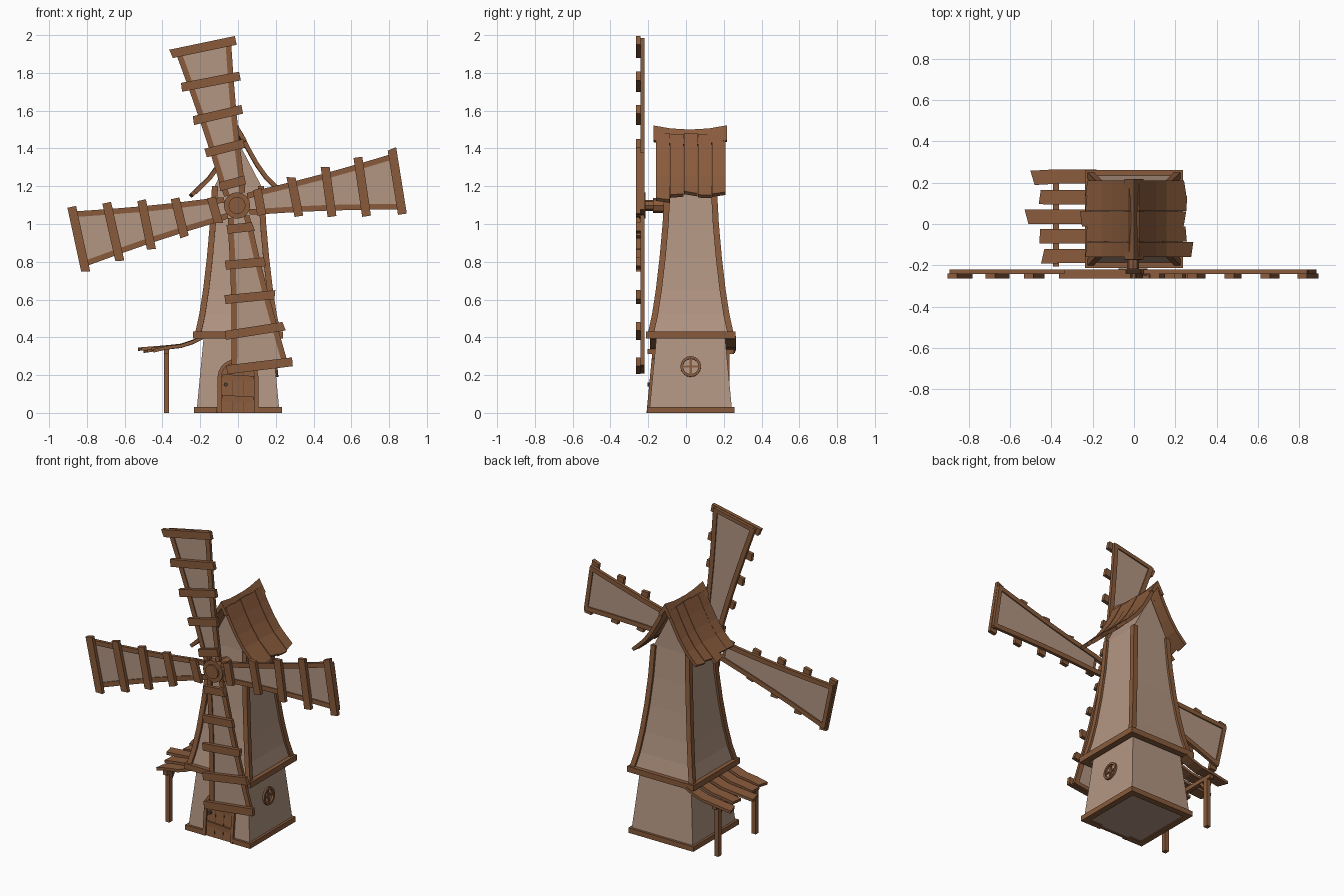
import bpy, bmesh, math, random
from mathutils import Vector as V, Matrix

if "Cube" in bpy.data.objects:
    bpy.data.objects.remove(bpy.data.objects["Cube"])

random.seed(4)
CY = 0.025            # tower centre in y
HUB = V((-0.005, 0, 1.098))


def material(name, rgb):
    m = bpy.data.materials.new(name)
    m.diffuse_color = (*rgb, 1)
    m.use_nodes = True
    m.node_tree.nodes["Principled BSDF"].inputs["Base Color"].default_value = m.diffuse_color
    return m


WOOD = material("brown wood", (0.25, 0.105, 0.045))
WALL = material("tan plaster and cloth", (0.45, 0.305, 0.225))
DARK = material("dark iron", (0.09, 0.05, 0.03))


def finish(name, bm, mat):
    bmesh.ops.recalc_face_normals(bm, faces=bm.faces)
    me = bpy.data.meshes.new(name)
    bm.to_mesh(me)
    bm.free()
    me.materials.append(mat)
    ob = bpy.data.objects.new(name, me)
    bpy.context.collection.objects.link(ob)
    return ob


def loft(name, rings, mat):
    """Skin a list of equal-length point rings, capped at both ends."""
    bm = bmesh.new()
    vs = [[bm.verts.new(p) for p in r] for r in rings]
    n = len(vs[0])
    for a, b in zip(vs, vs[1:]):
        for i in range(n):
            j = (i + 1) % n
            bm.faces.new((a[i], a[j], b[j], b[i]))
    bm.faces.new(vs[0])
    bm.faces.new(vs[-1])
    return finish(name, bm, mat)


def sweep(name, path, side, w, t, mat=WOOD, skew=0):
    """Rectangular timber along a path: w across 'side', t across the other way."""
    path, s = [V(p) for p in path], V(side).normalized()
    rings = []
    for i, p in enumerate(path):
        tan = (path[min(i + 1, len(path) - 1)] - path[max(i - 1, 0)]).normalized()
        n = s.cross(tan).normalized()
        k = skew if i == len(path) - 1 else 0
        rings.append([p + s * a * w / 2 + n * b * t / 2 + tan * a * k
                      for a, b in ((-1, -1), (1, -1), (1, 1), (-1, 1))])
    return loft(name, rings, mat)


def cylinder(name, p, q, r, n, mat=WOOD):
    p, q = V(p), V(q)
    d = q - p
    bm = bmesh.new()
    m = Matrix.Translation((p + q) / 2) @ d.to_track_quat('Z', 'Y').to_matrix().to_4x4()
    bmesh.ops.create_cone(bm, cap_ends=True, segments=n, radius1=r, radius2=r,
                          depth=d.length, matrix=m)
    return finish(name, bm, mat)


def square(hx, hy, z):
    return [(-hx, CY - hy, z), (hx, CY - hy, z), (hx, CY + hy, z), (-hx, CY + hy, z)]


def low_half(z):      # half width of the lower storey
    return 0.22 - 0.095 * z


# Tower walls
PROFILE = [(0.42, 0.225), (0.52, 0.203), (0.65, 0.183), (0.82, 0.163), (1.0, 0.147), (1.2, 0.136)]
loft("lower_wall", [square(low_half(z), low_half(z), z) for z in (0.005, 0.41)], WALL)
loft("upper_wall", [square(h - 0.012, h - 0.012, z) for z, h in PROFILE]
     + [square(0.004, 0.124, 1.43)], WALL)

# Corner posts and square trims
for sx in (-1, 1):
    for sy in (-1, 1):
        sweep("corner_post", [(sx * (h - 0.014), CY + sy * (h - 0.014), z) for z, h in PROFILE],
              (1, 0, 0), 0.032, 0.032)
for z, h, t, nm in ((0.016, 0.232, 0.032, "base_trim"), (0.412, 0.237, 0.036, "middle_trim")):
    o = h - 0.02
    for s in (-1, 1):
        sweep(nm, [(s * o, CY - h, z), (s * o, CY + h, z)], (1, 0, 0), 0.04, t)
    sweep(nm, [(-o, CY + o, z), (o, CY + o, z)], (0, 1, 0), 0.04, t)
    gaps = [(-o, -0.11), (0.105, o)] if nm == "base_trim" else [(-o, o)]
    for a, b in gaps:
        sweep(nm, [(a, CY - o, z), (b, CY - o, z)], (0, 1, 0), 0.04, t)


# Arched door lying on the sloping front wall
def on_front(x, z, out):
    return V((x, CY - low_half(z) - out, z))


def arch(r, base=0.0):
    return [(-r, base)] + [(-r * math.cos(math.pi * i / 10), 0.19 + r * 0.9 * math.sin(math.pi * i / 10))
                           for i in range(11)] + [(r, base)]


loft("door", [[on_front(x, z, o) for x, z in arch(0.092)] for o in (-0.01, 0.004)], WOOD)
outer, inner = arch(0.108), arch(0.088)
loft("door_frame", [[on_front(*a, 0.014), on_front(*b, 0.014), on_front(*b, -0.01), on_front(*a, -0.01)]
                    for a, b in zip(outer, inner)], WOOD)
for x in (-0.03, 0.03):
    sweep("door_gap", [on_front(x, 0.01, 0.004), on_front(x, 0.255, 0.004)], (1, 0, 0), 0.004, 0.003, DARK)
for z in (0.08, 0.19):
    sweep("door_batten", [on_front(-0.086, z, 0.007), on_front(0.086, z - 0.01, 0.007)],
          (0, 0, 1), 0.03, 0.01)
cylinder("door_knob", on_front(-0.065, 0.15, 0), on_front(-0.065, 0.15, 0.022), 0.011, 8, DARK)

# Round window on the right wall
C = V((low_half(0.245), CY, 0.245))
up, out = V((-0.095, 0, 1)).normalized(), V((1, 0, 0.095)).normalized()
ring = []
for i in range(16):
    a = math.tau * i / 16
    d = up * math.sin(a) + V((0, 1, 0)) * math.cos(a)
    ring.append([C + d * r + out * o for r, o in ((0.055, -0.01), (0.055, 0.012), (0.041, 0.012), (0.041, -0.01))])
loft("window_ring", ring + ring[:1], WOOD)
for d, s in ((up, V((0, 1, 0))), (V((0, 1, 0)), up)):
    sweep("window_bar", [C - d * 0.045, C + d * 0.045], s, 0.011, 0.014)

# Roof planks, curved outward at the eaves, and sagging ridge cap
for sx in (-1, 1):
    for i in range(5):
        e = random.uniform(-0.015, 0.02) + (0.025 if i == 0 and sx > 0 else 0)
        y = -0.16 + 0.074 * (i + 0.5)
        path = [(0.015, 1.475), (0.055, 1.395), (0.1, 1.315), (0.15, 1.245), (0.2, 1.195), (0.232 + e, 1.165 - e)]
        lift = random.uniform(-0.004, 0.004)
        sweep("roof_plank", [(sx * x, y, z + lift) for x, z in path], (0, 1, 0), 0.073, 0.022,
              skew=random.uniform(-0.012, 0.012))
cap = []
for y in (-0.172, -0.08, 0.02, 0.12, 0.217):
    z = 1.492 + 0.022 * ((y - 0.02) / 0.195) ** 2
    cap.append([(-0.046, y, z - 0.07), (0, y, z + 0.008), (0.046, y, z - 0.07),
                (0.026, y, z - 0.08), (0, y, z - 0.036), (-0.026, y, z - 0.08)])
loft("ridge_cap", cap, WOOD)

# Side porch: posts, beam and curved planks
for s in (-1, 1):
    y = CY + s * 0.19
    sweep("porch_post", [(-0.378, y, 0), (-0.378, y, 0.06), (-0.378, y, 0.25), (-0.378, y, 0.325)],
          (1, 0, 0), 0.028, 0.03)
    sweep("porch_brace", [(-0.378, y, 0.25), (-0.378, y - s * 0.05, 0.315)], (1, 0, 0), 0.018, 0.018)
sweep("porch_beam", [(-0.378, -0.205, 0.325), (-0.378, 0.255, 0.325)], (1, 0, 0), 0.028, 0.026)
for y, end in ((0.23, -0.49), (0.13, -0.455), (0.035, -0.52), (-0.06, -0.455), (-0.155, -0.44)):
    dz = random.uniform(-0.006, 0.006)
    sweep("porch_plank", [(-0.185, y, 0.4), (-0.24, y, 0.373 + dz), (-0.3, y, 0.353 + dz),
                          (-0.37, y, 0.345 + dz), (end, y + random.uniform(-.008, .008), 0.328 + dz * 2)],
          (0, 1, 0), 0.07, 0.018, skew=random.uniform(-0.012, 0.012))

# Shaft and hub
cylinder("shaft", HUB + V((0, -0.23, 0)), HUB + V((0, -0.08, 0)), 0.028, 8)
cylinder("shaft_collar", HUB + V((0, -0.175, 0)), HUB + V((0, -0.1, 0)), 0.04, 8)
cylinder("hub_disc", HUB + V((0, -0.25, 0)), HUB + V((0, -0.215, 0)), 0.07, 16)
cylinder("hub_boss", HUB + V((0, -0.262, 0)), HUB + V((0, -0.24, 0)), 0.045, 16)

# Four sails: two flared rails, cloth and five crossbars each
RAIL = [(0.06, 0.042), (0.12, 0.05), (0.31, 0.066), (0.49, 0.085), (0.67, 0.108), (0.875, 0.137)]
BARS = [(0.12, 0.14), (0.31, 0.21), (0.49, 0.265), (0.67, 0.315), (0.857, 0.35)]
for deg in (8.5, 102, 192, 278):
    a = math.radians(deg)
    u, v = V((math.cos(a), 0, math.sin(a))), V((-math.sin(a), 0, math.cos(a)))

    def at(r, w, y):
        return HUB + u * r + v * w + V((0, y, 0))

    for s in (-1, 1):
        sweep("sail_rail", [at(r, s * w, -0.231) for r, w in RAIL], v, 0.03, 0.02)
    loft("sail_cloth", [[at(r, -w, -0.234), at(r, w, -0.234), at(r, w, -0.228), at(r, -w, -0.228)]
                        for r, w in RAIL[1:]], WALL)
    sweep("sail_end_rail", [at(0.865, -0.14, -0.231), at(0.865, 0.14, -0.231)], u, 0.025, 0.02)
    for r, length in BARS:
        k = random.uniform(-0.006, 0.006)
        sweep("sail_bar", [at(r - k, -length / 2, -0.252), at(r + k, length / 2, -0.252)],
              u, 0.047, 0.024, skew=random.uniform(-0.006, 0.006))
